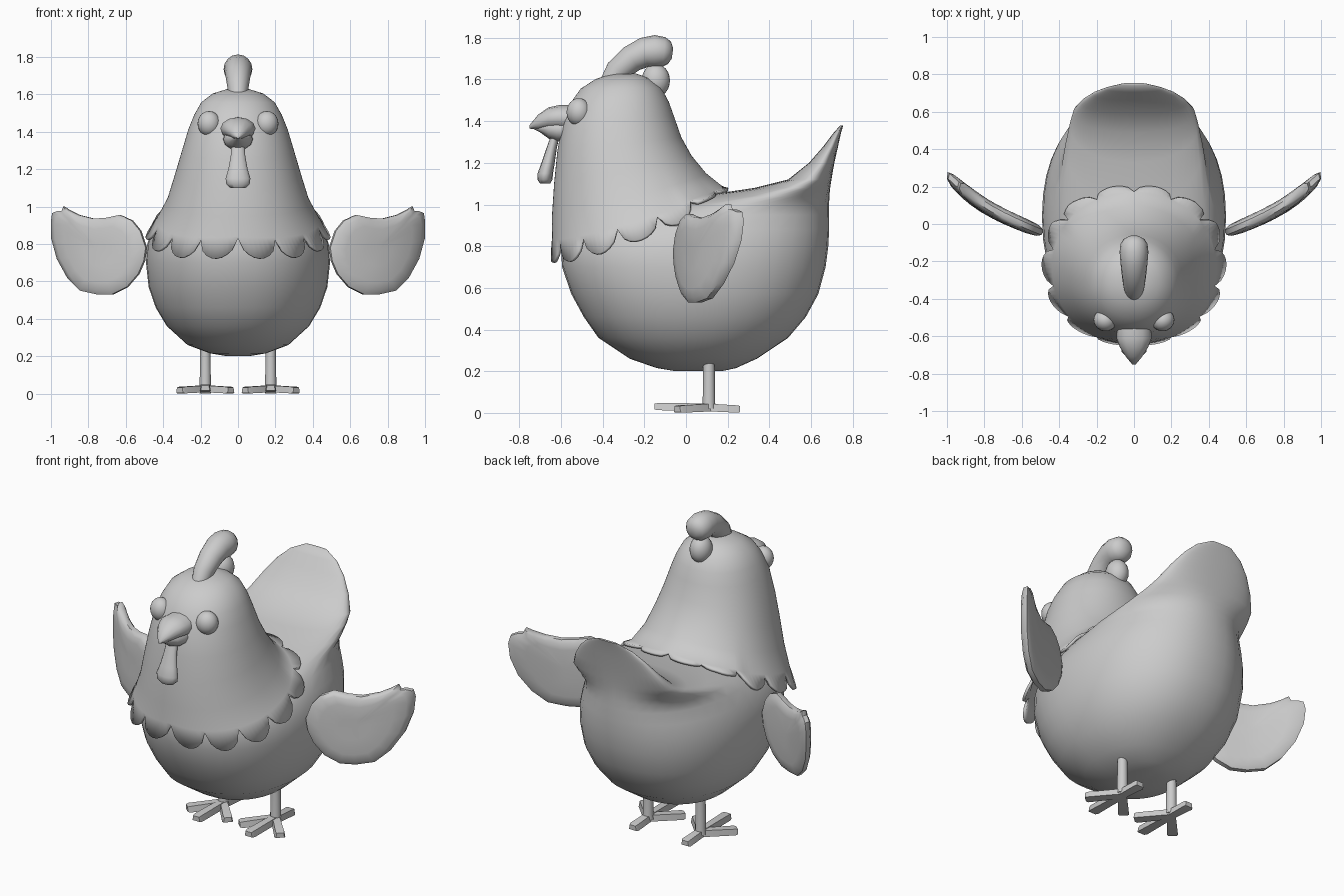
import bpy, bmesh, math
from mathutils import Vector, Matrix

if "Cube" in bpy.data.objects:
    bpy.data.objects.remove(bpy.data.objects["Cube"])

grey = bpy.data.materials.new("plain grey")
grey.diffuse_color = (0.6, 0.6, 0.6, 1)
grey.use_nodes = True
grey.node_tree.nodes["Principled BSDF"].inputs["Base Color"].default_value = grey.diffuse_color
X = Vector((1, 0, 0))


def finish(name, bm, angle=50):
    bmesh.ops.recalc_face_normals(bm, faces=bm.faces)
    me = bpy.data.meshes.new(name)
    bm.to_mesh(me)
    bm.free()
    me.materials.append(grey)
    ob = bpy.data.objects.new(name, me)
    bpy.context.collection.objects.link(ob)
    bpy.ops.object.select_all(action='DESELECT')
    ob.select_set(True)
    bpy.context.view_layer.objects.active = ob
    bpy.ops.object.shade_smooth_by_angle(angle=math.radians(angle))
    return ob


def ring(c, u, v, n, power=2.0, taper=0.0):
    """Superellipse of points around c with half axes u and v, narrowed toward +v."""
    pts = []
    for i in range(n):
        a = 2 * math.pi * i / n
        s, k = math.sin(a), math.cos(a)
        f = lambda t: math.copysign(abs(t) ** (2 / power), t)
        pts.append(Vector(c) + f(s) * (1 - taper * max(0, k)) * Vector(u) + f(k) * Vector(v))
    return pts


def skin(bm, rings, caps=(True, True)):
    rows = [[bm.verts.new(p) for p in r] for r in rings]
    n = len(rows[0])
    for a, b in zip(rows, rows[1:]):
        for i in range(n):
            j = (i + 1) % n
            bm.faces.new((a[i], a[j], b[j], b[i]))
    for row, r, cap in ((rows[0], rings[0], caps[0]), (rows[-1], rings[-1], caps[1])):
        if cap:
            tip = bm.verts.new(sum(r, Vector()) / n)
            for i in range(n):
                bm.faces.new((row[i], row[(i + 1) % n], tip))


def side_rings(data, n, power=2.0):
    """Rings given by a front point, back point (y, z), half width and taper."""
    out = []
    for fy, fz, by, bz, w, taper in data:
        f, b = Vector((0, fy, fz)), Vector((0, by, bz))
        out.append(ring((f + b) / 2, X * w, (f - b) / 2, n, power, taper))
    return out


def ball(name, loc, size, rot=0):
    bm = bmesh.new()
    m = Matrix.Translation(loc) @ Matrix.Rotation(rot, 4, 'Z') @ Matrix.Diagonal((*size, 1))
    bmesh.ops.create_uvsphere(bm, u_segments=20, v_segments=12, radius=1, matrix=m)
    return finish(name, bm)


# Body with upswept tail: z, front y, back y, half width, front taper
body_data = [(.2, -.05, .17, .06, 0), (.215, -.14, .24, .15, 0), (.26, -.27, .34, .27, 0),
             (.36, -.42, .49, .38, 0), (.46, -.49, .575, .44, 0), (.57, -.55, .635, .478, 0),
             (.70, -.595, .67, .492, 0), (.80, -.6, .683, .485, 0), (.88, -.58, .687, .46, .05),
             (.95, -.5, .687, .425, .15), (1.0, -.3, .687, .395, .25), (1.04, .06, .688, .37, .25),
             (1.08, .33, .692, .345, .1), (1.12, .49, .698, .325, 0), (1.20, .59, .712, .28, 0),
             (1.28, .66, .73, .22, 0), (1.34, .705, .743, .155, 0), (1.38, .74, .755, .07, 0)]
bm = bmesh.new()
skin(bm, side_rings([(f, z, b, z, w, t) for z, f, b, w, t in body_data], 40, 2.2))
body = finish("body", bm, 60)

# Head and neck hood with a scalloped hem
hood_data = [(-.36, 1.618, -.24, 1.62, .06), (-.43, 1.595, -.18, 1.6, .13),
             (-.5, 1.55, -.125, 1.555, .19), (-.55, 1.48, -.09, 1.49, .228),
             (-.585, 1.4, -.065, 1.42, .258), (-.61, 1.25, -.03, 1.32, .295),
             (-.625, 1.1, .02, 1.23, .33), (-.635, .95, .09, 1.145, .372),
             (-.635, .84, .165, 1.085, .43), (-.645, .73, .215, 1.05, .488)]
N, SCALLOPS = 112, 14
rings = side_rings([(*d, 0) for d in hood_data], N, 2.1)
for r, sag in ((rings[-3], .02), (rings[-2], .045), (rings[-1], .06)):
    for i, p in enumerate(r):
        p.z -= sag * abs(math.sin(2 * math.pi * i / N))
upper, hem = rings[-2], rings[-1]
scalloped = []
for i in range(N):
    t = abs(math.sin(math.pi * SCALLOPS * i / N)) ** .55
    scalloped.append(upper[i].lerp(hem[i], .1 + .9 * t))
rings[-1] = scalloped
bm = bmesh.new()
skin(bm, rings, (True, False))
hood = finish("head_hood", bm)
wrap = hood.modifiers.new("rest on body", 'SHRINKWRAP')
wrap.target = body
wrap.wrap_mode = 'OUTSIDE'
wrap.offset = .012
thick = hood.modifiers.new("thickness", 'SOLIDIFY')
thick.thickness = .016
thick.offset = 0

# Beak: y, centre z, half width, half height
bm = bmesh.new()
skin(bm, [ring((0, y, z), X * w, (0, 0, h), 12) for y, z, w, h in
          [(-.54, 1.41, .09, .068), (-.61, 1.417, .094, .06), (-.66, 1.413, .075, .053),
           (-.71, 1.395, .043, .036), (-.75, 1.373, .01, .009)]])
finish("upper_beak", bm)
bm = bmesh.new()
skin(bm, [ring((0, y, z), X * w, (0, 0, h), 12) for y, z, w, h in
          [(-.55, 1.36, .082, .062), (-.62, 1.36, .078, .058),
           (-.66, 1.362, .06, .045), (-.70, 1.368, .03, .022), (-.73, 1.37, .01, .008)]])
finish("lower_beak", bm)

# Wattle: z, centre y, half width, half depth
bm = bmesh.new()
skin(bm, [ring((0, y, z), X * w, (0, d, 0), 14) for z, y, w, d in
          [(1.34, -.625, .035, .02), (1.27, -.645, .04, .025), (1.2, -.662, .053, .032),
           (1.15, -.675, .068, .037), (1.12, -.677, .064, .036), (1.1, -.676, .042, .024)]])
finish("wattle", bm)

# Comb: swept lobe over a small round lobe: y, z, tilt, half width, half thickness
bm = bmesh.new()
comb = [(-.37, 1.57, 60, .045, .05), (-.325, 1.645, 55, .058, .06), (-.26, 1.7, 35, .067, .066),
        (-.2, 1.73, 15, .073, .072), (-.15, 1.735, 0, .077, .078), (-.105, 1.732, -5, .072, .071),
        (-.08, 1.728, -8, .055, .055), (-.065, 1.725, -8, .025, .025)]
skin(bm, [ring((0, y, z), X * w,
               (0, -h * math.sin(math.radians(a)), h * math.cos(math.radians(a))), 16)
          for y, z, a, w, h in comb])
finish("comb", bm)
ball("rear_comb_lobe", (0, -.145, 1.595), (.062, .068, .08))

# Wing outline (x, z) and backward sweep
outline = [(.49, .78), (.52, .87), (.565, .925), (.63, .955), (.70, .94), (.77, .935),
           (.85, .955), (.9, .98), (.93, 1.0), (.94, .975), (.965, .975), (.99, .965),
           (1.0, .92), (.995, .83), (.965, .72), (.91, .62), (.84, .55), (.75, .53),
           (.67, .53), (.59, .57), (.53, .64), (.5, .71)]


def sweep(x, z):
    t = (x - .49) / .51
    return -.045 + .2 * t + .1 * t ** 3 + .06 * (z - .78) * t


def wing(name, s):
    bm = bmesh.new()
    rows = []
    for k, d in ((.3, -.036), (.7, -.034), (.9, -.028), (1, -.014),
                 (1, .014), (.9, .028), (.7, .034), (.3, .036)):
        row = []
        for x, z in outline:
            px, pz = .74 + (x - .74) * k, .75 + (z - .75) * k
            row.append(Vector((s * min(1, px - .3 * d), sweep(px, pz) + d, pz)))
        rows.append(row)
    skin(bm, rows)
    finish(name, bm)


def foot(name, s):
    """Leg post with three front toes and one back toe."""
    bm = bmesh.new()
    base = Vector((s * .175, .11, 0))
    skin(bm, [ring(base + Vector((0, 0, z)), X * r, (0, r, 0), 12)
              for z, r in ((.02, .033), (.05, .03), (.28, .027))])
    for deg, length, lift in ((0, .26, .012), (42, .205, 0), (-42, .205, 0), (180, .15, 0)):
        m = Matrix.Translation(base) @ Matrix.Rotation(math.radians(deg), 4, 'Z')
        rows = []
        for y, w, lo, hi in ((.015, .024, .008, .045), (-length * .93, .03, .001 + lift, .036 + lift),
                             (-length, .024, .004 + lift, .032 + lift)):
            rows.append([m @ Vector(p) for p in
                         ((-w, y, lo), (w, y, lo), (w * .8, y, hi), (-w * .8, y, hi))])
        skin(bm, rows)
    finish(name, bm, 35)


for side, s in (("left", 1), ("right", -1)):
    wing(side + "_wing", s)
    foot(side + "_leg", s)
    ball(side + "_eye", (s * .155, -.515, 1.443), (.062, .058, .067), s * .4)
